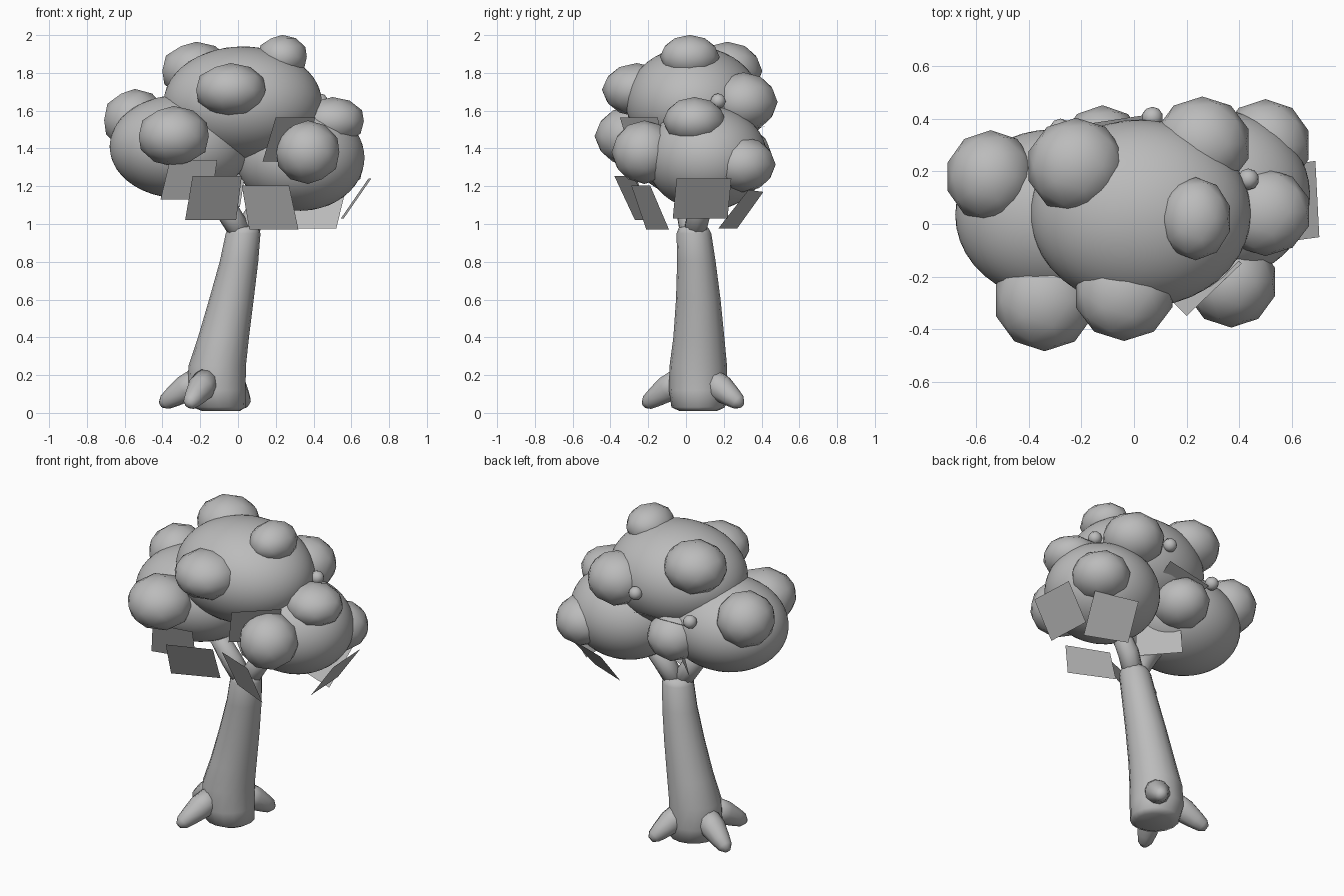
import bpy
import bmesh
import math
from mathutils import Vector

cube = bpy.data.objects.get("Cube")
if cube:
    bpy.data.objects.remove(cube, do_unlink=True)

grey = bpy.data.materials.new("plain grey")
grey.use_nodes = True
colour = (0.5, 0.5, 0.5, 1)
grey.diffuse_color = colour
grey.node_tree.nodes["Principled BSDF"].inputs["Base Color"].default_value = colour


def finish(name, bm, smooth=True):
    mesh = bpy.data.meshes.new(name)
    bm.to_mesh(mesh)
    bm.free()
    mesh.materials.append(grey)
    for face in mesh.polygons:
        face.use_smooth = smooth
    obj = bpy.data.objects.new(name, mesh)
    bpy.context.collection.objects.link(obj)
    return obj


def blob(name, centre, radii, detail):
    bm = bmesh.new()
    bmesh.ops.create_icosphere(bm, subdivisions=detail, radius=1)
    bmesh.ops.scale(bm, vec=radii, verts=bm.verts)
    bmesh.ops.translate(bm, vec=centre, verts=bm.verts)
    return finish(name, bm)


def limb(name, stations, sides=12, upright=False):
    """Tapered tube through (x, y, z, radius) stations, capped at both ends."""
    bm = bmesh.new()
    points = [Vector(s[:3]) for s in stations]
    rings = []
    for i, (p, s) in enumerate(zip(points, stations)):
        way = points[min(i + 1, len(points) - 1)] - points[max(i - 1, 0)]
        if upright:
            way = Vector((0, 0, 1))
        turn = Vector((0, 0, 1)).rotation_difference(way)
        angles = [2 * math.pi * k / sides for k in range(sides)]
        rings.append([bm.verts.new(p + turn @ Vector((math.cos(a), math.sin(a), 0)) * s[3])
                      for a in angles])
    for low, high in zip(rings, rings[1:]):
        for k in range(sides):
            n = (k + 1) % sides
            bm.faces.new((low[k], low[n], high[n], high[k]))
    bm.faces.new(rings[0][::-1])
    bm.faces.new(rings[-1])
    return finish(name, bm)


def leaf(name, *corners):
    """Flat four-sided leaf; corners run top to bottom and face outward."""
    bm = bmesh.new()
    bm.faces.new([bm.verts.new(c) for c in reversed(corners)])
    return finish(name, bm, False)


# Trunk, leaning towards +x as it rises
limb("trunk", [(-.09, .065, .01, .1), (-.1, .065, .03, .142), (-.115, .065, .12, .155),
               (-.11, .065, .25, .152), (-.077, .068, .4, .135), (-.035, .065, .6, .118),
               (.005, .055, .8, .102), (.027, .042, .95, .092), (.03, .04, .98, .078),
               (.03, .04, .99, .04)], 16, True)

# Roots with rounded tips
for name, tip, start in (("left_root", (.035, .285), (-.06, .12)),
                         ("front_root", (-.255, -.21), (-.16, -.02)),
                         ("right_root", (-.395, .16), (-.2, .09))):
    a = Vector((*start, .18))
    b = Vector((*tip, .05))
    limb(name, [(*a.lerp(b, t), r) for t, r in
                ((0, .07), (.4, .073), (.75, .055), (.95, .042), (1.06, .02))], 10)

# Branches into the crown
limb("right_branch", [(.03, .03, .93, .06), (-.05, .01, 1.06, .062), (-.2, 0, 1.27, .05)], 10)
limb("left_branch", [(.03, .04, .93, .06), (.1, .07, 1.06, .062), (.23, .1, 1.22, .05)], 10)

# Main crown masses
for name, centre, radii in (("upper_crown", (.025, .04, 1.64), (.42, .357, .3)),
                            ("right_crown", (-.31, .035, 1.41), (.37, .325, .273)),
                            ("left_crown", (.33, .11, 1.35), (.34, .32, .28))):
    blob(name, centre, radii, 4)

# Smaller tufts around the crown
tufts = {
    "front_upper_tuft": ((-.038, -.26, 1.71), (.193, .185, .142)),
    "front_right_tuft": ((-.34, -.29, 1.465), (.195, .194, .16)),
    "front_left_tuft": ((.37, -.22, 1.38), (.175, .174, .168)),
    "back_top_tuft": ((-.22, .22, 1.81), (.19, .184, .155)),
    "top_tuft": ((.235, .02, 1.885), (.136, .158, .116)),
    "back_right_tuft": ((-.545, .18, 1.55), (.172, .177, .165)),
    "left_tuft": ((.5, .045, 1.545), (.175, .167, .127)),
    "back_upper_tuft": ((.26, .305, 1.645), (.185, .18, .158)),
    "back_left_tuft": ((.5, .3, 1.315), (.173, .175, .147)),
    "back_middle_tuft": ((-.12, .275, 1.375), (.165, .177, .15)),
}
for name, (centre, radii) in tufts.items():
    blob(name, centre, radii, 2)

# Berries
for i, centre in enumerate(((.435, .17, 1.65), (.07, .405, 1.635),
                            (.25, .36, 1.42), (-.28, .36, 1.53))):
    blob(f"berry_{i + 1}", centre, (.041, .041, .041), 2)

# Flat leaves hanging from the crown
leaf("right_leaf", (-.36, -.34, 1.34), (-.11, -.3, 1.34), (-.14, -.22, 1.13), (-.41, -.28, 1.13))
leaf("front_leaf", (-.24, -.38, 1.255), (.02, -.28, 1.255), (-.01, -.16, 1.02), (-.28, -.27, 1.02))
leaf("front_low_leaf", (.02, -.19, 1.205), (.27, -.29, 1.205), (.32, -.21, .97), (.06, -.09, .97))
leaf("back_leaf", (.57, .33, 1.18), (.31, .41, 1.17), (.27, .27, .975), (.52, .17, .975)) \
    .data.flip_normals()
leaf("left_leaf", (.69, .24, 1.24), (.705, -.05, 1.24), (.56, -.07, 1.03), (.545, .22, 1.03))
leaf("front_high_leaf", (.2, -.35, 1.565), (.41, -.15, 1.565), (.34, -.1, 1.33), (.13, -.28, 1.33))
leaf("inner_leaf", (.045, .075, 1.31), (-.13, .25, 1.35), (-.18, .22, 1.1), (.01, .03, 1.09))
leaf("back_high_leaf", (.08, .42, 1.52), (-.25, .37, 1.5), (-.2, .2, 1.42), (.06, .25, 1.44))
